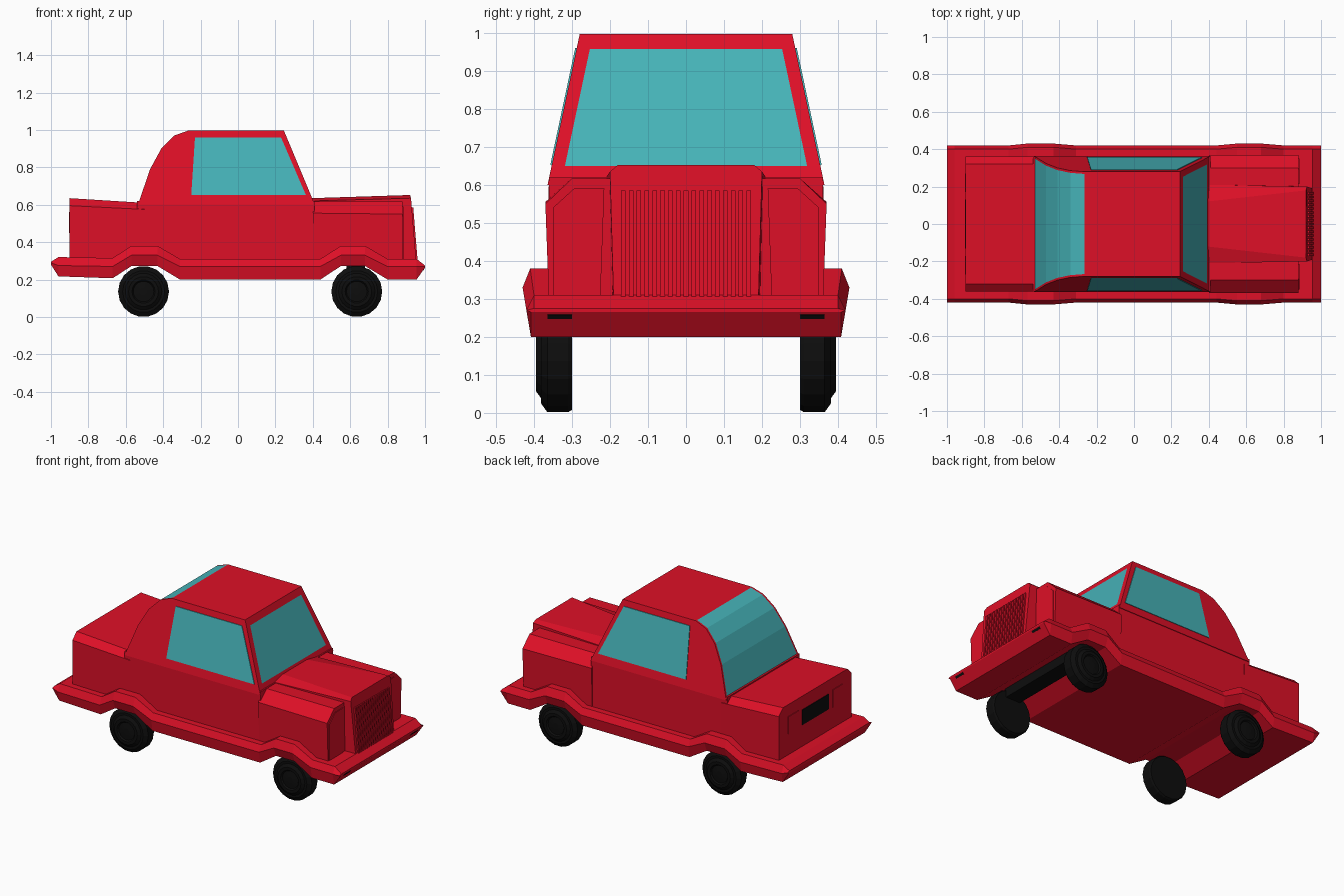
import bpy, bmesh, math
from mathutils import Vector

if "Cube" in bpy.data.objects:
    bpy.data.objects.remove(bpy.data.objects["Cube"])


def material(name, col):
    m = bpy.data.materials.new(name)
    m.diffuse_color = (*col, 1)
    m.use_nodes = True
    m.node_tree.nodes["Principled BSDF"].inputs["Base Color"].default_value = m.diffuse_color
    return m


RED = material("red paint", (0.73, 0.005, 0.02))
GLASS = material("teal glass", (0.061, 0.45, 0.48))
BLACK = material("black rubber", (0.004, 0.004, 0.004))


def loft(name, loops, *mats):
    """Bridge equal-length point loops into a closed solid."""
    bm = bmesh.new()
    rings = [[bm.verts.new(p) for p in lp] for lp in loops]
    n = len(rings[0])
    for a, b in zip(rings, rings[1:]):
        for i in range(n):
            j = (i + 1) % n
            bm.faces.new((a[i], a[j], b[j], b[i]))
    bm.faces.new(rings[0])
    bm.faces.new(rings[-1])
    bmesh.ops.recalc_face_normals(bm, faces=bm.faces[:])
    me = bpy.data.meshes.new(name)
    bm.to_mesh(me)
    bm.free()
    for m in mats:
        me.materials.append(m)
    ob = bpy.data.objects.new(name, me)
    bpy.context.collection.objects.link(ob)
    return ob


def sym(half):
    """Mirror a half section in y into a full loop."""
    return half + [(x, -y, z) for x, y, z in reversed(half)]


def plate(name, pts, offset, mat):
    """Thin plate standing proud of a surface by the offset vector."""
    o = Vector(offset)
    return loft(name, [[Vector(p) - o for p in pts], [Vector(p) + o for p in pts]], mat)


def box(name, x0, x1, y0, y1, z0, z1, mat):
    return loft(name, [[(x, y0, z0), (x, y1, z0), (x, y1, z1), (x, y0, z1)]
                       for x in (x0, x1)], mat)


# Flared skirt with bumpers and wheel arches: x, top z, mid z, bottom z, bulge
stations = [(-1.0, .295, .29, .28, 0), (-.96, .32, .275, .217, 0), (-.67, .315, .27, .207, 0),
            (-.57, .38, .33, .272, .01), (-.43, .38, .33, .272, .01), (-.31, .31, .27, .2, 0),
            (.44, .31, .27, .2, 0), (.55, .38, .33, .272, .01), (.68, .38, .33, .272, .01),
            (.80, .31, .27, .2, 0), (.955, .31, .27, .2, 0), (1.0, .275, .27, .265, 0)]
loft("skirt_and_bumpers",
     [sym([(x, .33, zb), (x, .408, zb), (x, .42 + b, zm), (x, .40 + b, zt), (x, .35, zt)])
      for x, zt, zm, zb, b in stations], RED)

# Body blocks
box("middle_body", -.54, .41, -.36, .36, .275, .62, RED)
loft("trunk", [sym([(x, .36, .275), (x, .362, c), (x, .32, t)])
               for x, c, t in ((-.9, .595, .635), (-.5, .575, .61))], RED)
loft("front_fenders", [sym([(x, .36, .275), (x, .37, c), (x, .30, .617), (x, .1, .617)])
                       for x, c in ((.40, .555), (.88, .55))], RED)
loft("hood", [sym([(.39, .22, .275), (.39, .21, .62), (.39, .12, .635)]),
              sym([(.955, .19, .275), (.925, .20, .635), (.92, .18, .652)])], RED)

# Cabin: side profile lofted across y, glass chosen by face direction
profile = [(-.535, .60), (-.47, .79), (-.41, .90), (-.34, .97), (-.265, .997), (.245, .997),
           (.262, .957), (.39, .65), (.41, .60)]


def width(z):
    return .36 - .08 * (z - .62) / .375


def cabin_loop(side, inset):
    return [(x, side * (width(z) - inset * (.035 if x > 0 else .012)), z) for x, z in profile]


cabin = loft("cabin", [cabin_loop(-1, 0), cabin_loop(-1, 1), cabin_loop(1, 1), cabin_loop(1, 0)],
             RED, GLASS)
for f in cabin.data.polygons:
    c, n = f.center, f.normal
    if abs(c.y) < .05 and abs(n.x) > .2 and (c.x < 0 or .66 < c.z < .95):
        f.material_index = 1

for s, side in ((-1, "right"), (1, "left")):
    # Side windows
    plate(side + "_window", [(x, s * width(z), z) for x, z in
                             ((-.25, .652), (-.23, .96), (.23, .96), (.363, .652))],
          (0, s * .004, 0), GLASS)
    # Headlight panels, tail lights and bumper slots
    plate(side + "_headlight_panel", [(.88, s * y, z) for y, z in
                                      ((.225, .31), (.35, .31), (.35, .54), (.295, .59), (.215, .59))],
          (.004, 0, 0), RED)
    plate(side + "_tail_light", [(-.9, s * y, z) for y, z in
                                 ((.17, .45), (.27, .45), (.27, .56), (.17, .56))],
          (.004, 0, 0), RED)
    plate(side + "_bumper_slot", [(.95 + (z - .2) * .05 / .07, s * y, z) for y, z in
                                  ((.30, .25), (.365, .25), (.365, .261), (.30, .261))],
          (.004, 0, -.003), BLACK)

# Rear black panel
plate("rear_panel", [(-.9, y, z) for y, z in ((-.13, .455), (.13, .455), (.13, .55), (-.13, .55))],
      (.004, 0, 0), BLACK)

# Grille bars follow the slanted nose
for i in range(17):
    y = -.165 + i * .33 / 16
    loft("grille_bar", [[(x - .012, y - .006, z), (x + .008, y - .006, z),
                         (x + .008, y + .006, z), (x - .012, y + .006, z)]
                        for x, z in ((.952, .305), (.929, .585))], RED)

# Front axle
box("front_axle", .58, .68, -.31, .31, .215, .29, BLACK)

# Wheels: stepped discs with a raised, dished hub (y, radius)
wheel = [(.30, .13), (.31, .136), (.365, .136), (.382, .112), (.382, .098),
         (.395, .08), (.395, .062), (.386, .055), (.39, .02)]
SIDES = 18
for cx, end in ((-.505, "rear"), (.635, "front")):
    for s, side in ((-1, "right"), (1, "left")):
        loft(f"{end}_{side}_wheel",
             [[(cx + r * math.cos(math.tau * k / SIDES), s * y,
                .136 + r * math.sin(math.tau * k / SIDES)) for k in range(SIDES)]
              for y, r in wheel], BLACK)
